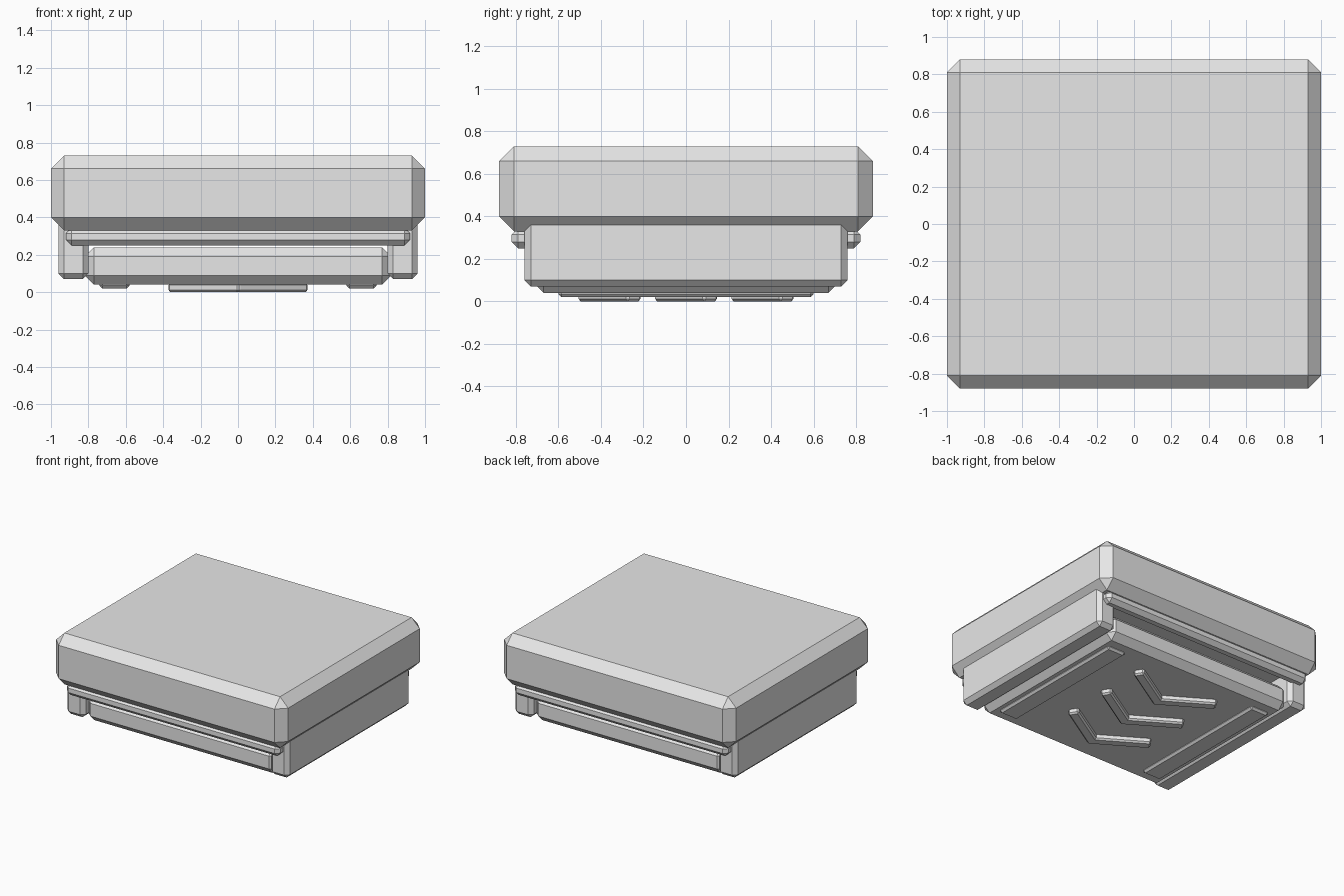
import bpy, bmesh, math
from mathutils import Matrix

if "Cube" in bpy.data.objects:
    bpy.data.objects.remove(bpy.data.objects["Cube"])

grey = bpy.data.materials.new("light_grey")
grey.diffuse_color = (0.8, 0.8, 0.8, 1)
grey.use_nodes = True
grey.node_tree.nodes["Principled BSDF"].inputs["Base Color"].default_value = grey.diffuse_color


def block(name, center, size, bevel, angle=0.0):
    """Box with flat chamfers on every edge, turned about z."""
    bm = bmesh.new()
    bmesh.ops.create_cube(bm, size=1, matrix=Matrix.Diagonal((*size, 1)))
    bmesh.ops.bevel(bm, geom=bm.edges[:], offset=bevel, segments=1,
                    profile=0.5, affect='EDGES')
    bmesh.ops.recalc_face_normals(bm, faces=bm.faces[:])
    bm.transform(Matrix.Translation(center) @ Matrix.Rotation(angle, 4, 'Z'))
    mesh = bpy.data.meshes.new(name)
    bm.to_mesh(mesh)
    bm.free()
    mesh.materials.append(grey)
    obj = bpy.data.objects.new(name, mesh)
    bpy.context.collection.objects.link(obj)
    return obj


# Thick upper slab and the lower tray
block("top_slab", (0, 0, 0.53), (2.0, 1.76, 0.40), 0.07)
block("lower_tray", (0, 0, 0.14), (1.64, 1.44, 0.20), 0.05)

for s, side in ((-1, "left"), (1, "right")):
    # Side walls and underside skids
    block(f"{side}_wall", (s * 0.88, 0, 0.245), (0.16, 1.52, 0.35), 0.03)
    block(f"{side}_skid", (s * 0.66, 0, 0.04), (0.16, 1.20, 0.04), 0.015)

# Trim bars along front and back
for s, side in ((-1, "front"), (1, "back")):
    block(f"{side}_trim_bar", (0, s * 0.77, 0.2975), (1.84, 0.10, 0.095), 0.03)

# Chevron treads under the tray, pointing to the front
for i, y in enumerate((-0.36, 0, 0.36)):
    for s, side in ((-1, "left"), (1, "right")):
        block(f"chevron_{i + 1}_{side}_arm", (s * 0.165, y, 0.025),
              (0.45, 0.08, 0.05), 0.012, s * math.radians(31.5))
